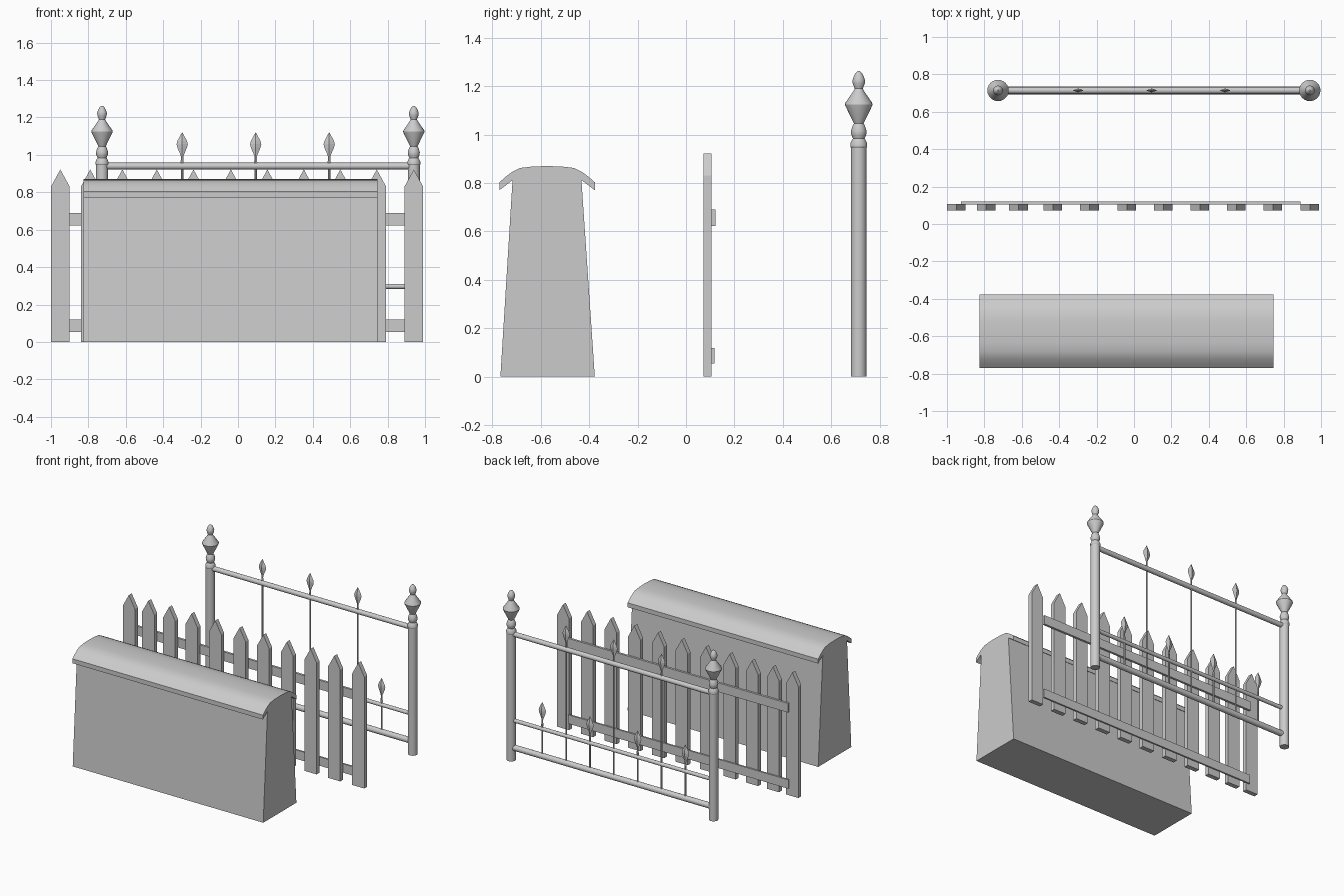
import bpy, bmesh, math
from mathutils import Matrix

if "Cube" in bpy.data.objects:
    bpy.data.objects.remove(bpy.data.objects["Cube"])


def finish(name, bm, smooth=None):
    bmesh.ops.recalc_face_normals(bm, faces=bm.faces)
    me = bpy.data.meshes.new(name)
    bm.to_mesh(me)
    bm.free()
    ob = bpy.data.objects.new(name, me)
    bpy.context.collection.objects.link(ob)
    if smooth:
        bpy.ops.object.select_all(action='DESELECT')
        ob.select_set(True)
        bpy.context.view_layer.objects.active = ob
        bpy.ops.object.shade_smooth_by_angle(angle=math.radians(smooth))
    return ob


def prism(name, pts, axis, a, b, smooth=None):
    """Extrude a profile: axis 'x' takes (y, z) points, axis 'y' takes (x, z)."""
    bm = bmesh.new()
    place = (lambda p, t: (t, p[0], p[1])) if axis == 'x' else (lambda p, t: (p[0], t, p[1]))
    lo = [bm.verts.new(place(p, a)) for p in pts]
    hi = [bm.verts.new(place(p, b)) for p in pts]
    bm.faces.new(lo)
    bm.faces.new(hi)
    n = len(pts)
    for i in range(n):
        j = (i + 1) % n
        bm.faces.new((lo[i], lo[j], hi[j], hi[i]))
    return finish(name, bm, smooth)


def lathe(name, profile, x, y, sides, rx=1.0, ry=1.0, smooth=None):
    """Revolve (radius, z) points about a vertical axis, optionally flattened."""
    bm = bmesh.new()
    rings = []
    for r, z in profile:
        rings.append([bm.verts.new((x + rx * r * math.cos(2 * math.pi * k / sides),
                                    y + ry * r * math.sin(2 * math.pi * k / sides), z))
                      for k in range(sides)])
    for lo, hi in zip(rings, rings[1:]):
        for k in range(sides):
            m = (k + 1) % sides
            bm.faces.new((lo[k], lo[m], hi[m], hi[k]))
    bm.faces.new(rings[0])
    bm.faces.new(rings[-1])
    return finish(name, bm, smooth)


def bar(name, x0, x1, y, z, r):
    bm = bmesh.new()
    mat = Matrix.Translation(((x0 + x1) / 2, y, z)) @ Matrix.Rotation(math.pi / 2, 4, 'Y')
    bmesh.ops.create_cone(bm, cap_ends=True, segments=20, radius1=r, radius2=r,
                          depth=x1 - x0, matrix=mat)
    return finish(name, bm, 35)


# Solid wall with sloping sides
WX0, WX1 = -0.825, 0.745
prism("wall_body", [(-0.767, 0), (-0.377, 0), (-0.432, 0.81), (-0.717, 0.81)], 'x', WX0, WX1)

# Curved coping on the wall
half = [(0.145, 0.81), (0.197, 0.77), (0.197, 0.803), (0.172, 0.825), (0.144, 0.846),
        (0.112, 0.862), (0.06, 0.868), (0, 0.87)]
cy = -0.574
cap = [(cy + y, z) for y, z in half] + [(cy - y, z) for y, z in reversed(half[:-1])]
prism("wall_coping", cap, 'x', WX0, WX1, smooth=30)

# Picket fence boards
for x in (-0.95, -0.79, -0.618, -0.434, -0.238, -0.038, 0.157, 0.352, 0.547, 0.742, 0.94):
    prism("picket", [(x - 0.05, 0), (x + 0.05, 0), (x + 0.05, 0.83), (x, 0.922), (x - 0.05, 0.83)],
          'y', 0.072, 0.106)

# Picket fence rails
for name, z0, z1, yb in (("picket_lower_rail", 0.053, 0.119, 0.117),
                         ("picket_upper_rail", 0.622, 0.69, 0.121)):
    prism(name, [(-0.925, z0), (0.89, z0), (0.89, z1), (-0.925, z1)], 'y', 0.104, yb)

# Turned metal posts with finials
MY = 0.714
PX = (-0.727, 0.94)
post = [(0.032, 0), (0.032, 0.945), (0.035, 0.95), (0.035, 0.962), (0.028, 0.978), (0.024, 0.984),
        (0.031, 1.0), (0.032, 1.015), (0.026, 1.035), (0.02, 1.046), (0.055, 1.118),
        (0.057, 1.125), (0.055, 1.132), (0.019, 1.184), (0.017, 1.19), (0.025, 1.212),
        (0.026, 1.224), (0.021, 1.24), (0.012, 1.256), (0.004, 1.262)]
for x in PX:
    lathe("metal_post", post, x, MY, 24, smooth=30)

# Metal rails
for name, z, r in (("metal_lower_rail", 0.095, 0.021), ("metal_middle_rail", 0.297, 0.014),
                   ("metal_top_rail", 0.94, 0.018)):
    bar(name, PX[0], PX[1], MY, z, r)


# Upright rods with flattened spear heads, tall and short alternating
def spear(name, x, tip):
    lathe(name + "_rod", [(0.006, 0.095), (0.006, tip - 0.16)], x, MY, 8, smooth=40)
    head = [(0.009, tip - 0.18), (0.009, tip - 0.165), (0.006, tip - 0.135), (0.009, tip - 0.12),
            (0.026, tip - 0.08), (0.03, tip - 0.063), (0.026, tip - 0.046), (0.001, tip)]
    lathe(name + "_head", head, x, MY, 4, ry=0.35)


for i in range(7):
    tall = i % 2 == 1
    spear("tall_spear" if tall else "short_spear", -0.495 + 0.1965 * i, 1.12 if tall else 0.495)
